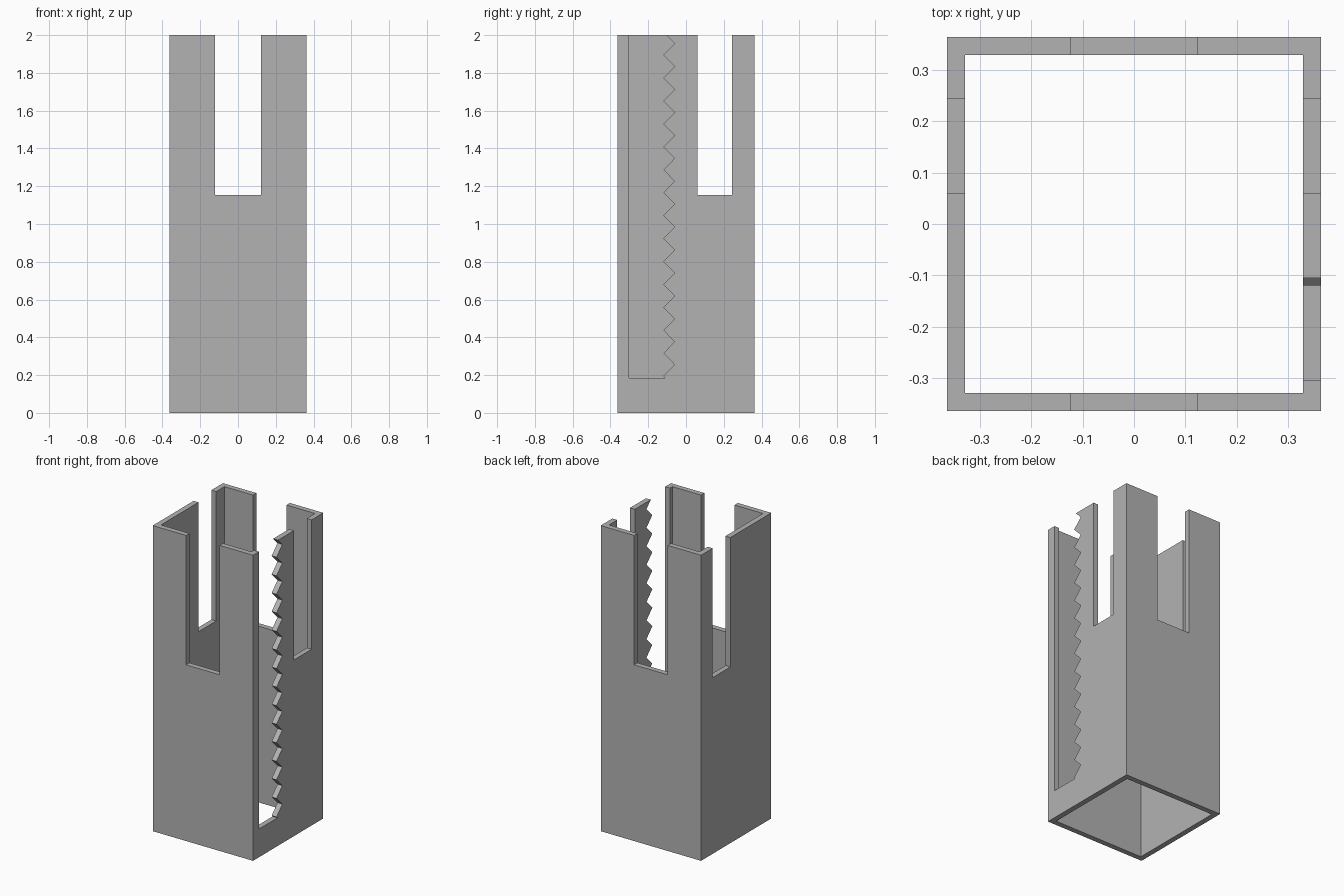
import bpy
import bmesh
from mathutils import Vector

HALF, INNER, TOP = 0.363, 0.328, 2.0
SLOT_FLOOR, ABOVE = 1.153, 2.2

cube = bpy.data.objects.get("Cube")
if cube:
    bpy.data.objects.remove(cube, do_unlink=True)

grey = bpy.data.materials.new("plain_grey")
grey.use_nodes = True
colour = (0.45, 0.45, 0.45, 1)
grey.diffuse_color = colour
grey.node_tree.nodes["Principled BSDF"].inputs["Base Color"].default_value = colour


def prism(name, points, direction):
    """Extrude a closed outline into a solid."""
    bm = bmesh.new()
    face = bm.faces.new([bm.verts.new(p) for p in points])
    grown = bmesh.ops.extrude_face_region(bm, geom=[face], use_keep_orig=True)
    moved = [v for v in grown["geom"] if isinstance(v, bmesh.types.BMVert)]
    bmesh.ops.translate(bm, verts=moved, vec=Vector(direction))
    bmesh.ops.recalc_face_normals(bm, faces=bm.faces)
    mesh = bpy.data.meshes.new(name)
    bm.to_mesh(mesh)
    bm.free()
    mesh.materials.append(grey)
    obj = bpy.data.objects.new(name, mesh)
    bpy.context.collection.objects.link(obj)
    return obj


def square(r, z):
    return [(-r, -r, z), (r, -r, z), (r, r, z), (-r, r, z)]


# Square tube, open at both ends
tube = prism("square_tube", square(HALF, 0), (0, 0, TOP))
bore = prism("bore_cutter", square(INNER, -0.2), (0, 0, TOP + 0.4))

# Open-topped slots through opposite pairs of walls
front_back = prism("front_back_slot_cutter",
                   [(x, -0.5, z) for x, z in ((-0.122, SLOT_FLOOR), (0.122, SLOT_FLOOR),
                                              (0.122, ABOVE), (-0.122, ABOVE))],
                   (0, 1, 0))
sides = prism("side_slot_cutter",
              [(-0.5, y, z) for y, z in ((0.06, SLOT_FLOOR), (0.243, SLOT_FLOOR),
                                         (0.243, ABOVE), (0.06, ABOVE))],
              (1, 0, 0))

# Long toothed slot in the left wall
TEETH, PITCH, FIRST_TIP, TIP_Y, ROOT_Y = 15, 0.1214, 0.1945, -0.12, -0.06
outline = [(-0.303, ABOVE), (-0.303, 0.185), (-0.111, 0.185)]
for i in range(TEETH):
    z = FIRST_TIP + i * PITCH
    outline += [(TIP_Y, z), (ROOT_Y, z + PITCH / 2)]
outline += [(TIP_Y, FIRST_TIP + TEETH * PITCH), (TIP_Y, ABOVE)]
rack = prism("toothed_slot_cutter", [(0.2, y, z) for y, z in outline], (0.4, 0, 0))

# Cut the openings, then discard the cutters
cutters = [bore, front_back, sides, rack]
for cutter in cutters:
    cutter.hide_render = True
    mod = tube.modifiers.new(cutter.name, 'BOOLEAN')
    mod.operation = 'DIFFERENCE'
    mod.solver = 'EXACT'
    mod.object = cutter
bpy.context.view_layer.update()
graph = bpy.context.evaluated_depsgraph_get()
result = bpy.data.meshes.new_from_object(tube.evaluated_get(graph))
tube.modifiers.clear()
tube.data = result
tube.data.name = "square_tube"
for cutter in cutters:
    bpy.data.objects.remove(cutter, do_unlink=True)
